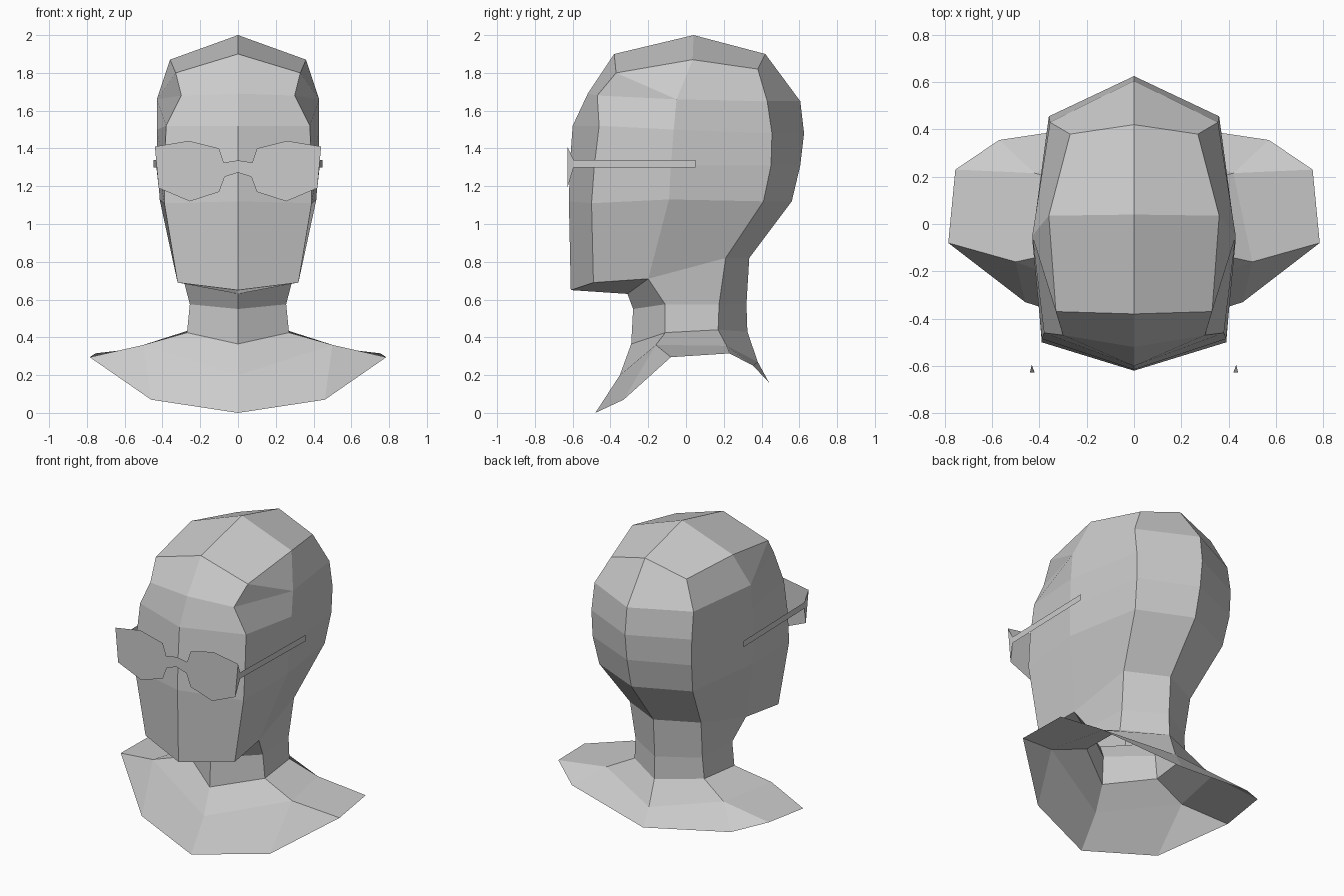
import bpy, bmesh

cube = bpy.data.objects.get("Cube")
if cube:
    bpy.data.objects.remove(cube)

# One plain grey for the whole bust
grey = bpy.data.materials.new("plain grey")
grey.use_nodes = True
COLOR = (0.6, 0.6, 0.6, 1)
grey.diffuse_color = COLOR
grey.node_tree.nodes["Principled BSDF"].inputs["Base Color"].default_value = COLOR


def half_part(name, faces):
    """Build the +x half from faces given as point tuples, then mirror it."""
    bm = bmesh.new()
    verts = {}
    for face in faces:
        bm.faces.new([verts.setdefault(p, None) or verts.update({p: bm.verts.new(p)}) or verts[p]
                      for p in face])
    mesh = bpy.data.meshes.new(name)
    bm.to_mesh(mesh)
    bm.free()
    mesh.materials.append(grey)
    obj = bpy.data.objects.new(name, mesh)
    bpy.context.collection.objects.link(obj)
    mirror = obj.modifiers.new("mirror", 'MIRROR')
    mirror.use_clip = True
    mirror.merge_threshold = 0.001
    return obj


def bridge(low, high):
    """Quads between two half rings, both running from front to back."""
    return [(low[i], low[i + 1], high[i + 1], high[i]) for i in range(len(low) - 1)]


# Head half rings: front centre, front corner, side, back corner, back centre
jaw = [(0, -.61, .65), (.32, -.49, .69), (.29, -.2, .71), (.255, .21, .82), (0, .335, .82)]
cheek = [(0, -.62, 1.12), (.39, -.50, 1.11), (.415, -.09, 1.13), (.335, .41, 1.12), (0, .56, 1.12)]
eye_line = [(0, -.615, 1.31), (.39, -.485, 1.31), (.425, -.08, 1.31), (.355, .45, 1.31), (0, .605, 1.31)]
brow = [(0, -.6, 1.52), (.38, -.46, 1.52), (.43, -.065, 1.50), (.36, .455, 1.48), (0, .625, 1.48)]
temple = [(0, -.52, 1.69), (.30, -.47, 1.68), (.43, -.05, 1.66), (.355, .43, 1.65), (0, .605, 1.65)]
rings = [jaw, cheek, eye_line, brow, temple]

# Crown points: centre and corner at front, top and back
front_c, front_s = (0, -.38, 1.90), (.33, -.37, 1.80)
top_c, top_s = (0, .04, 2.0), (.36, .035, 1.87)
back_c, back_s = (0, .42, 1.90), (.27, .38, 1.82)
throat = (0, -.31, .63)

head = [f for a, b in zip(rings, rings[1:]) for f in bridge(a, b)]
head += [
    (temple[0], temple[1], front_s, front_c),          # forehead
    (temple[1], temple[2], front_s),                   # temple hollow
    (temple[2], top_s, front_s),
    (temple[2], temple[3], back_s, top_s),             # upper side
    (temple[3], temple[4], back_c, back_s),            # upper back
    (front_c, front_s, top_s, top_c),                  # crown
    (top_c, top_s, back_s, back_c),
    (throat, jaw[2], jaw[1], jaw[0]),                  # under the chin
]
half_part("head", head)

# Neck half rings: front centre, side, back corner, back centre
neck_top = [throat] + jaw[2:]
neck_mid = [(0, -.28, .55), (.255, -.11, .575), (.24, .175, .575), (0, .32, .575)]
neck_low = [(0, -.29, .365), (.27, -.11, .425), (.25, .17, .44), (0, .325, .43)]
half_part("neck", bridge(neck_mid, neck_top) + bridge(neck_low, neck_mid))

# Flared shoulder collar, open underneath
mid = [(0, -.35, .2), (.5, -.16, .36), (.42, .215, .355), (0, .38, .27)]
chest, chest_side = (0, -.48, 0), (.46, -.33, .07)
shoulder_f, shoulder_b = (.785, -.08, .295), (.755, .23, .315)
back_side, back_low = (.57, .355, .25), (0, .44, .16)
collar = bridge(mid, neck_low) + [
    (chest, chest_side, mid[1], mid[0]),
    (chest_side, shoulder_f, mid[1]),
    (shoulder_f, shoulder_b, mid[2], mid[1]),
    (shoulder_b, back_side, mid[2]),
    (back_side, back_low, mid[3], mid[2]),
]
half_part("shoulder_collar", collar)

# Flat glasses front: bridge and one lens
Y = -.628
outline = [(0, 1.272), (.07, 1.25), (.10, 1.17), (.255, 1.12), (.42, 1.19),
           (.44, 1.41), (.26, 1.44), (.10, 1.40), (.075, 1.325), (0, 1.337)]
rim = [(x, Y, z) for x, z in outline]
half_part("glasses_front", [(rim[0], rim[1], rim[8], rim[9]), tuple(rim[1:9])])

# Tapered hinge and thin arm along the head
hinge_low, hinge_high = (.432, -.595, 1.30), (.432, -.595, 1.34)
arm_low, arm_high = (.448, .05, 1.30), (.448, .05, 1.34)
half_part("glasses_arm", [
    (rim[4], hinge_low, hinge_high, rim[5]),
    (hinge_low, arm_low, arm_high, hinge_high),
])
